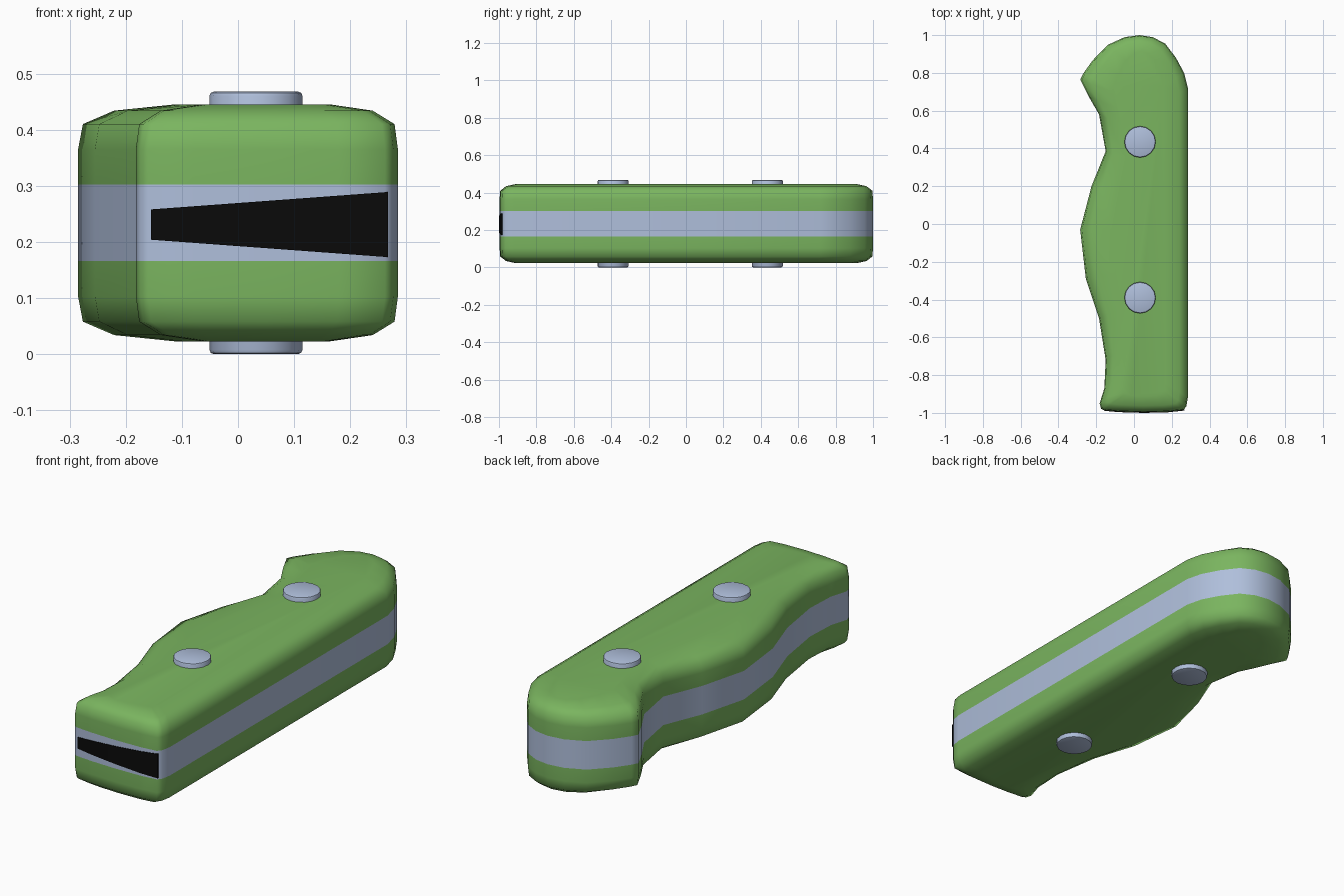
import bpy, bmesh, math

if "Cube" in bpy.data.objects:
    bpy.data.objects.remove(bpy.data.objects["Cube"])


def material(name, rgb):
    m = bpy.data.materials.new(name)
    m.diffuse_color = (*rgb, 1)
    m.use_nodes = True
    m.node_tree.nodes["Principled BSDF"].inputs["Base Color"].default_value = m.diffuse_color
    return m


GREEN = material("green", (0.195, 0.46, 0.115))
STEEL = material("pale_steel", (0.43, 0.52, 0.71))
BLACK = material("black", (0.003, 0.003, 0.003))

MID_Z = 0.234


def finish(bm, name, mats, angle):
    bmesh.ops.recalc_face_normals(bm, faces=bm.faces)
    me = bpy.data.meshes.new(name)
    bm.to_mesh(me)
    bm.free()
    ob = bpy.data.objects.new(name, me)
    bpy.context.collection.objects.link(ob)
    for m in mats:
        me.materials.append(m)
    bpy.ops.object.select_all(action='DESELECT')
    ob.select_set(True)
    bpy.context.view_layer.objects.active = ob
    bpy.ops.object.shade_smooth_by_angle(angle=math.radians(angle))
    return ob


# Handle outline seen from above: front edge, straight spine, rounded butt, finger grip
FRONT = [(-0.16, -0.986), (-0.08, -0.993), (0.05, -0.997), (0.18, -0.994), (0.262, -0.985)]
OUTLINE = FRONT + [
    (0.277, -0.965), (0.285, -0.92), (0.285, 0.0), (0.285, 0.72), (0.265, 0.80),
    (0.222, 0.88), (0.165, 0.955), (0.10, 0.989), (0.03, 1.0), (-0.05, 0.989),
    (-0.14, 0.948), (-0.22, 0.865), (-0.27, 0.795), (-0.285, 0.765), (-0.24, 0.675),
    (-0.185, 0.58), (-0.15, 0.385), (-0.225, 0.20), (-0.285, -0.03), (-0.255, -0.29),
    (-0.185, -0.50), (-0.15, -0.72), (-0.157, -0.87), (-0.182, -0.95), (-0.174, -0.978)]

# Rounding of the top half: height from the middle, x inset, y inset
HALF = [(0.068, 0, 0), (0.131, 0, 0), (0.176, 0.006, 0.004), (0.200, 0.045, 0.035), (0.211, 0.12, 0.085)]
LEVELS = [(-h, a, b) for h, a, b in reversed(HALF)] + HALF

# Handle body, coloured by height: steel tang between green scales
bm = bmesh.new()
rings = []
for h, ix, iy in LEVELS:
    sx, cx = 1 - ix / 0.235, 0.05
    rings.append([bm.verts.new((cx + (x - cx) * sx, y * (1 - iy), MID_Z + h)) for x, y in OUTLINE])
n = len(OUTLINE)
for lo, hi in zip(rings, rings[1:]):
    for i in range(n):
        j = (i + 1) % n
        bm.faces.new((lo[i], lo[j], hi[j], hi[i]))
bm.faces.new(rings[0])
bm.faces.new(rings[-1])
for f in bm.faces:
    h = f.calc_center_median().z - MID_Z
    f.material_index = 1 if abs(h) < 0.06 else 0
finish(bm, "handle", [GREEN, STEEL], 60)

# Rivets running through the handle
for name, y in (("rear_rivet", 0.435), ("front_rivet", -0.39)):
    bm = bmesh.new()
    bmesh.ops.create_cone(bm, cap_ends=True, segments=16, radius1=0.083, radius2=0.083, depth=2 * MID_Z)
    rims = [e for e in bm.edges if abs(e.verts[0].co.z - e.verts[1].co.z) < 1e-4]
    bmesh.ops.bevel(bm, geom=rims, offset=0.008, segments=2, profile=0.5, affect='EDGES')
    bmesh.ops.translate(bm, verts=bm.verts, vec=(0.032, y, MID_Z))
    finish(bm, name, [STEEL], 40)


# Tapered blade slot: thin black plate following the front face
def front_y(x):
    for (x0, y0), (x1, y1) in zip(FRONT, FRONT[1:]):
        if x <= x1:
            return y0 + (y1 - y0) * (x - x0) / (x1 - x0)
    return FRONT[-1][1]


bm = bmesh.new()
cols = []
for x in (-0.155, -0.08, 0.05, 0.18, 0.262, 0.267):
    t = (x + 0.155) / 0.422
    half = 0.027 + 0.031 * t
    y = front_y(x)
    cols.append([bm.verts.new((x, y + dy, 0.231 + s * half))
                 for dy, s in ((-0.003, -1), (-0.003, 1), (0.003, 1), (0.003, -1))])
for a, b in zip(cols, cols[1:]):
    for i in range(4):
        j = (i + 1) % 4
        bm.faces.new((a[i], a[j], b[j], b[i]))
bm.faces.new(cols[0])
bm.faces.new(cols[-1])
finish(bm, "blade_slot", [BLACK], 30)
